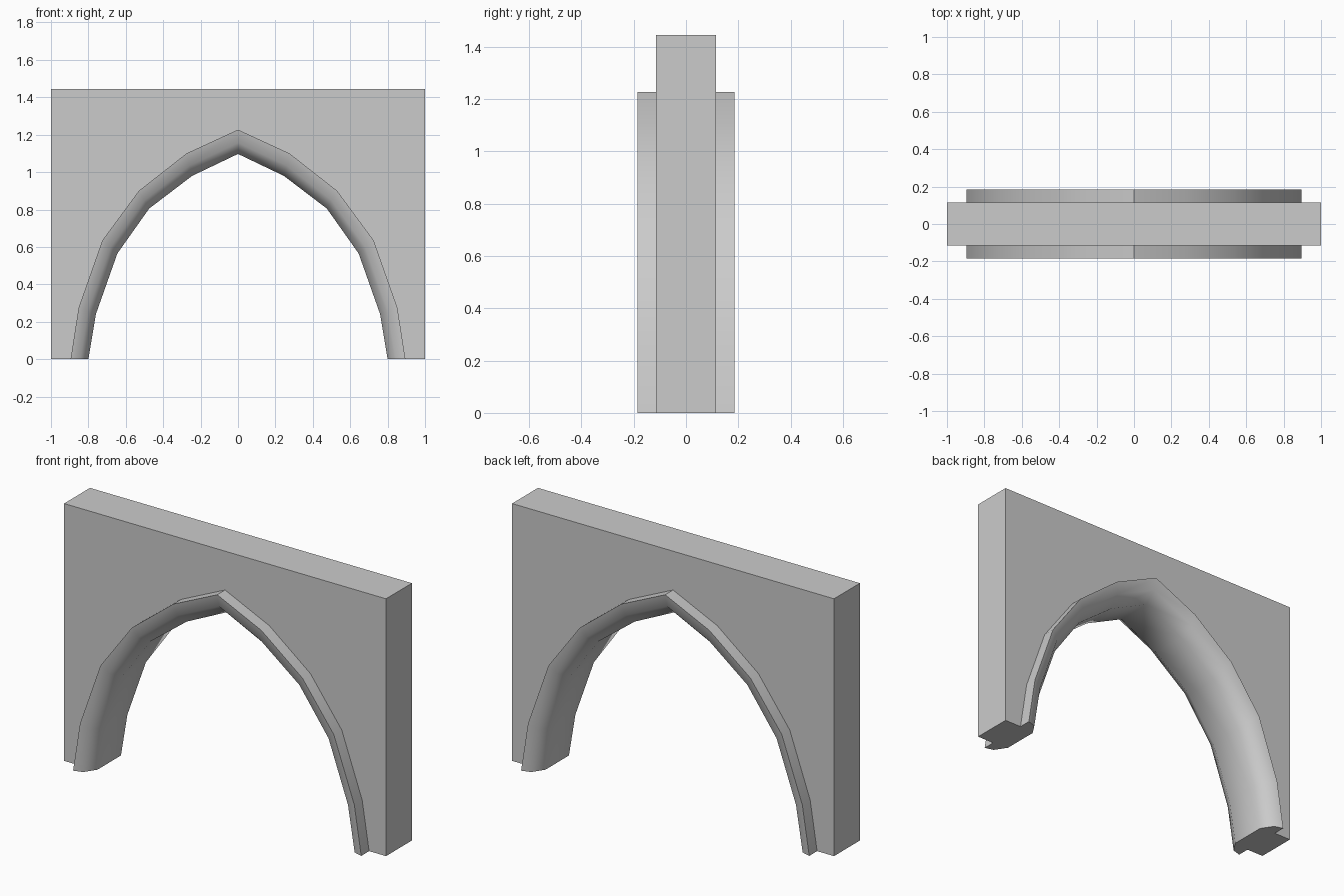
import bpy, bmesh, math

if "Cube" in bpy.data.objects:
    bpy.data.objects.remove(bpy.data.objects["Cube"])

HALF_T = 0.115   # half wall thickness
TOP = 1.445      # wall height

# Right half of the arch, foot to apex: outer and inner trim edges (x, z)
OUTER = [(0.895, 0), (0.852, 0.275), (0.725, 0.635), (0.53, 0.90), (0.275, 1.10), (0, 1.227)]
INNER = [(0.80, 0), (0.76, 0.24), (0.645, 0.565), (0.475, 0.805), (0.245, 0.98), (0, 1.097)]
# Trim section: (fraction from outer to inner edge, y)
SECTION = [(0, -HALF_T), (0, -0.185), (0.54, -0.17), (1, -0.104),
           (1, 0.104), (0.54, 0.17), (0, 0.185), (0, HALF_T)]


def mirrored(half):
    """Full arch from right foot over the apex to left foot."""
    return half + [(-x, z) for x, z in reversed(half[:-1])]


def finish(name, bm):
    bmesh.ops.recalc_face_normals(bm, faces=bm.faces)
    mesh = bpy.data.meshes.new(name)
    bm.to_mesh(mesh)
    bm.free()
    obj = bpy.data.objects.new(name, mesh)
    bpy.context.collection.objects.link(obj)
    return obj


outer, inner = mirrored(OUTER), mirrored(INNER)

# Wall slab with the pointed opening; the trim closes the opening's rim
bm = bmesh.new()
outline = outer + [(-1, 0), (-1, TOP), (1, TOP), (1, 0)]
front, back = [[bm.verts.new((x, y, z)) for x, z in outline] for y in (-HALF_T, HALF_T)]
bm.faces.new(front)
bm.faces.new(back[::-1])
n = len(outline)
for i in range(len(outer) - 1, n):
    j = (i + 1) % n
    bm.faces.new((front[i], back[i], back[j], front[j]))
wall = finish("arch_wall", bm)

# Rounded trim swept along the arch
bm = bmesh.new()
rings = []
for (ox, oz), (ix, iz) in zip(outer, inner):
    rings.append([bm.verts.new((ox + (ix - ox) * t, y, oz + (iz - oz) * t))
                  for t, y in SECTION])
for a, b in zip(rings, rings[1:]):
    for k in range(len(SECTION) - 1):
        bm.faces.new((a[k], a[k + 1], b[k + 1], b[k]))
bm.faces.new(rings[0])
bm.faces.new(rings[-1][::-1])
trim = finish("arch_trim", bm)

# Make sure trim faces point into the opening (inner apex faces look down)
apex = [p for p in trim.data.polygons if abs(p.center.y) < 0.01 and p.center.z > 0.9]
if apex and apex[0].normal.z > 0:
    trim.data.flip_normals()

# Smooth trim with crisp outer edges and apex
bpy.ops.object.select_all(action='DESELECT')
trim.select_set(True)
bpy.context.view_layer.objects.active = trim
bpy.ops.object.shade_smooth_by_angle(angle=math.radians(42))
# Wall: consistent outward front face
if wall.data.polygons[0].normal.y > 0:
    wall.data.flip_normals()
